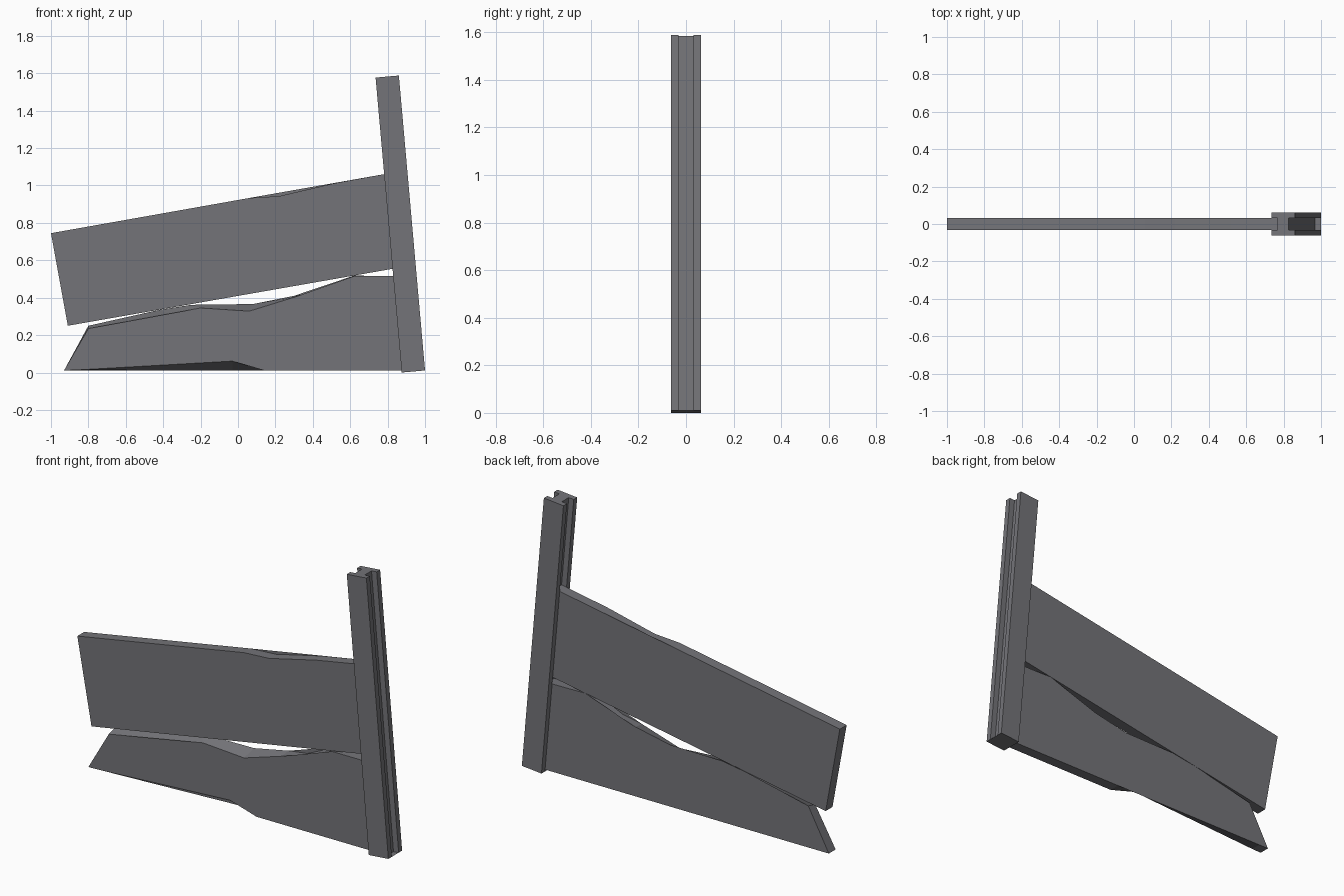
import bpy, bmesh, math
from mathutils import Vector

if "Cube" in bpy.data.objects:
    bpy.data.objects.remove(bpy.data.objects["Cube"])

concrete = bpy.data.materials.new("weathered grey concrete")
concrete.diffuse_color = (0.175, 0.175, 0.19, 1)
concrete.use_nodes = True
concrete.node_tree.nodes["Principled BSDF"].inputs["Base Color"].default_value = concrete.diffuse_color


def loft(name, ring_a, ring_b):
    """Solid between two matching rings of 3D points."""
    bm = bmesh.new()
    a = [bm.verts.new(p) for p in ring_a]
    b = [bm.verts.new(p) for p in ring_b]
    n = len(a)
    bm.faces.new(a)
    bm.faces.new(b[::-1])
    for i in range(n):
        j = (i + 1) % n
        bm.faces.new((a[j], a[i], b[i], b[j]))
    bmesh.ops.triangulate(bm, faces=[f for f in bm.faces if len(f.verts) > 4])
    bmesh.ops.recalc_face_normals(bm, faces=bm.faces)
    me = bpy.data.meshes.new(name)
    bm.to_mesh(me)
    bm.free()
    me.materials.append(concrete)
    ob = bpy.data.objects.new(name, me)
    bpy.context.collection.objects.link(ob)
    return ob


T = 0.031      # half thickness of panels and grooves
W = 0.0625     # half depth of the post

# Leaning post with an H-shaped section
lean = math.radians(5.07)
across = Vector((math.cos(lean), 0, math.sin(lean)))
up = Vector((-math.sin(lean), 0, math.cos(lean)))
foot = Vector((0.8755, 0, 0))
section = [(0, -W), (0.125, -W), (0.125, -T), (0.092, -T), (0.092, T), (0.125, T),
           (0.125, W), (0, W), (0, T), (0.032, T), (0.032, -T), (0, -T)]
base = [foot + across * u + Vector((0, y, 0)) for u, y in section]
loft("leaning_post", base, [p + up * 1.583 for p in base])


# Upper slab, tilted and slotted into the post groove
upper = [(-1, 0.745), (-0.91, 0.25), (0.858, 0.56), (0.812, 1.066),
         (0.78, 1.06), (0.52, 1.013), (0.22, 0.943), (0.06, 0.933)]
loft("upper_slab", [(x, -T, z) for x, z in upper], [(x, T, z) for x, z in upper])

# Lower slab, with broken edges that differ front to back
front = [(-0.93, 0.011), (-0.80, 0.235), (-0.35, 0.305), (-0.20, 0.345), (0.06, 0.328),
         (0.30, 0.402), (0.42, 0.424), (0.62, 0.515), (0.861, 0.515), (0.906, 0.011),
         (0.14, 0.011), (-0.03, 0.061), (-0.87, 0.013)]
back = [(-0.93, 0.011), (-0.80, 0.25), (-0.42, 0.335), (-0.25, 0.362), (0.08, 0.366),
        (0.30, 0.41), (0.42, 0.426), (0.62, 0.518), (0.861, 0.515), (0.906, 0.011),
        (0.14, 0.011), (-0.03, 0.011), (-0.87, 0.011)]
loft("broken_lower_slab", [(x, -T, z) for x, z in front], [(x, T, z) for x, z in back])
